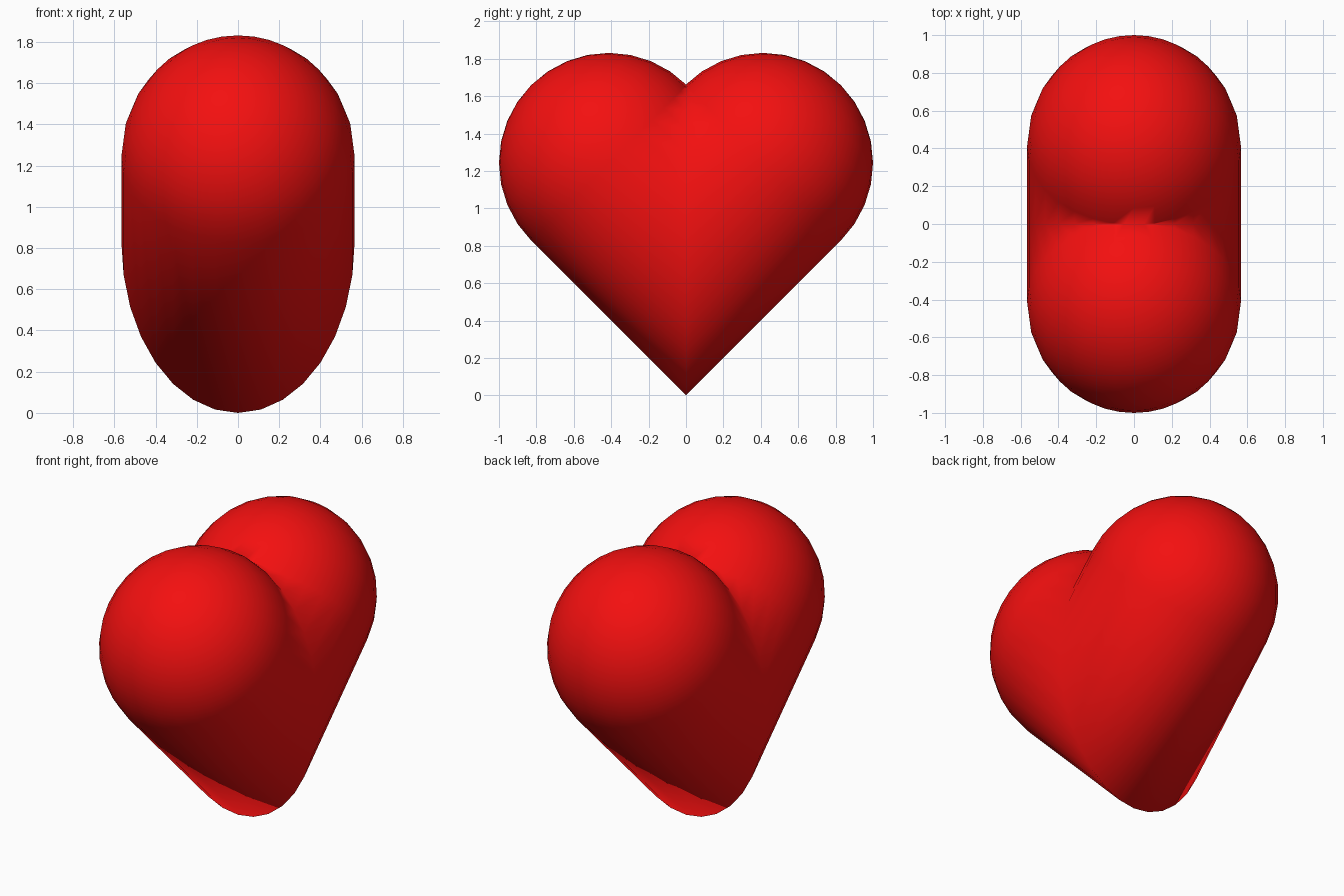
import bpy, bmesh, math
from mathutils import Matrix, Vector

if "Cube" in bpy.data.objects:
    bpy.data.objects.remove(bpy.data.objects["Cube"])

R = 0.588            # lobe radius in the y-z plane
HALF_WIDTH = 0.566   # half thickness along x
CY, CZ = 1 - R, 1 - R + R * math.sqrt(2)   # lobe centre, underside runs through the origin

bm = bmesh.new()

# Round lobe: upper half of a sphere
bmesh.ops.create_uvsphere(bm, u_segments=32, v_segments=16, radius=R)
bmesh.ops.delete(bm, geom=[v for v in bm.verts if v.co.z < -1e-4], context='VERTS')

# Straight shaft extruded from the lobe's rim
rim = [e for e in bm.edges if e.is_boundary]
shaft = bmesh.ops.extrude_edge_only(bm, edges=rim)['geom']
bmesh.ops.translate(bm, vec=(0, 0, -1.6),
                    verts=[g for g in shaft if isinstance(g, bmesh.types.BMVert)])

# Lean 45 degrees, set in place and cut on the centre plane
bm.transform(Matrix.Translation((0, CY, CZ))
             @ Matrix.Diagonal((HALF_WIDTH / R, 1, 1, 1))
             @ Matrix.Rotation(math.radians(-45), 4, 'X'))
bmesh.ops.bisect_plane(bm, geom=bm.verts[:] + bm.edges[:] + bm.faces[:], dist=1e-5,
                       plane_co=(0, 0, 0), plane_no=(0, 1, 0), clear_inner=True)

# Mirror to the other lobe and weld
half = bm.verts[:] + bm.edges[:] + bm.faces[:]
copy = bmesh.ops.duplicate(bm, geom=half)['geom']
bmesh.ops.scale(bm, vec=Vector((1, -1, 1)),
                verts=[g for g in copy if isinstance(g, bmesh.types.BMVert)])
bmesh.ops.remove_doubles(bm, verts=bm.verts[:], dist=1e-4)
bmesh.ops.recalc_face_normals(bm, faces=bm.faces[:])
for f in bm.faces:
    f.smooth = True

mesh = bpy.data.meshes.new("heart")
bm.to_mesh(mesh)
bm.free()
heart = bpy.data.objects.new("heart", mesh)
bpy.context.collection.objects.link(heart)

# Red colour
red = bpy.data.materials.new("red")
red.diffuse_color = (0.9, 0.005, 0.005, 1)
red.use_nodes = True
red.node_tree.nodes["Principled BSDF"].inputs["Base Color"].default_value = red.diffuse_color
mesh.materials.append(red)
